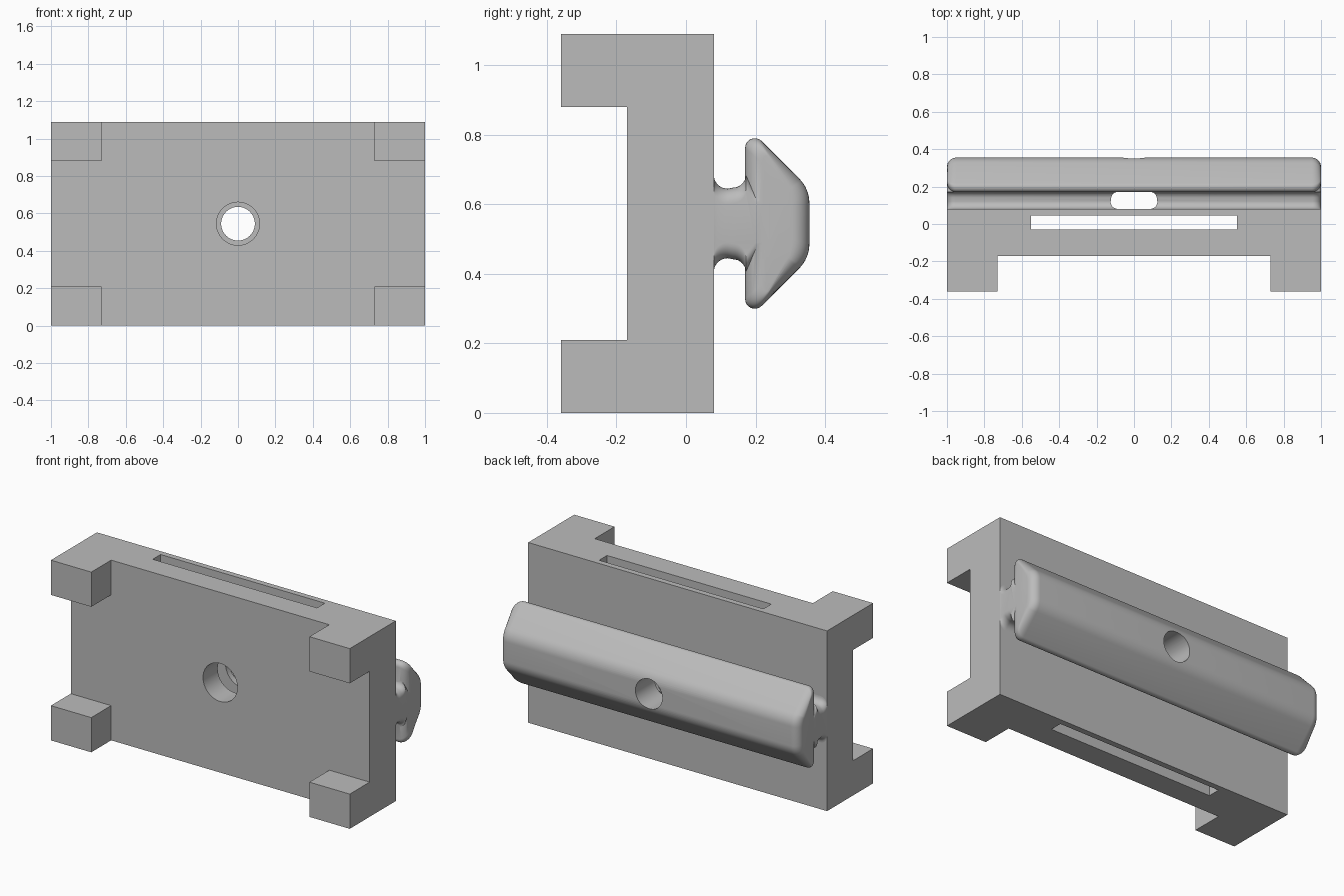
import bpy, bmesh, math
from mathutils import Matrix, Vector

if "Cube" in bpy.data.objects:
    bpy.data.objects.remove(bpy.data.objects["Cube"], do_unlink=True)

MID = 0.545      # height of the bore and rail axis
HEIGHT = 1.09

grey = bpy.data.materials.new("plain_grey")
grey.use_nodes = True
grey.diffuse_color = (0.5, 0.5, 0.5, 1)
grey.node_tree.nodes["Principled BSDF"].inputs["Base Color"].default_value = (0.5, 0.5, 0.5, 1)


def finish(bm, name):
    bmesh.ops.recalc_face_normals(bm, faces=bm.faces)
    mesh = bpy.data.meshes.new(name)
    bm.to_mesh(mesh)
    bm.free()
    mesh.materials.append(grey)
    obj = bpy.data.objects.new(name, mesh)
    bpy.context.collection.objects.link(obj)
    return obj


def box(name, low, high):
    low, high = Vector(low), Vector(high)
    bm = bmesh.new()
    bmesh.ops.create_cube(bm, size=1)
    bmesh.ops.scale(bm, vec=high - low, verts=bm.verts)
    bmesh.ops.translate(bm, vec=(low + high) / 2, verts=bm.verts)
    return finish(bm, name)


def bore(name, radius, y0, y1):
    bm = bmesh.new()
    bmesh.ops.create_cone(bm, cap_ends=True, segments=64, radius1=radius,
                          radius2=radius, depth=y1 - y0)
    turn = Matrix.Rotation(math.pi / 2, 4, "X")
    bmesh.ops.transform(bm, matrix=Matrix.Translation((0, (y0 + y1) / 2, MID)) @ turn,
                        verts=bm.verts)
    return finish(bm, name)


def loft(name, rings):
    bm = bmesh.new()
    loops = [[bm.verts.new(p) for p in ring] for ring in rings]
    for a, b in zip(loops, loops[1:]):
        for i in range(len(a)):
            j = (i + 1) % len(a)
            bm.faces.new((a[i], a[j], b[j], b[i]))
    bm.faces.new(loops[0])
    bm.faces.new(loops[-1])
    return finish(bm, name)


def combine(target, tool, operation):
    """Apply a boolean and remove the tool."""
    mod = target.modifiers.new(operation.lower(), "BOOLEAN")
    mod.object, mod.operation, mod.solver = tool, operation, "EXACT"
    bpy.context.view_layer.update()
    deps = bpy.context.evaluated_depsgraph_get()
    mesh = bpy.data.meshes.new_from_object(target.evaluated_get(deps))
    target.modifiers.clear()
    target.data = mesh
    bpy.data.objects.remove(tool, do_unlink=True)


def end_steps(radius, steps=8):
    """Pairs of x position and inset that round both ends along x."""
    half = [(1 - radius + radius * math.sin(a), radius * (1 - math.cos(a)))
            for a in (math.pi / 2 * i / steps for i in range(steps + 1))]
    return [(-x, d) for x, d in reversed(half)] + half


def arc(cy, cz, radius, start, end, steps=8):
    return [(cy + radius * math.cos(math.radians(start + (end - start) * i / steps)),
             cz + radius * math.sin(math.radians(start + (end - start) * i / steps)))
            for i in range(steps + 1)]


def mirrored(half):
    return half + [(y, -z) for y, z in reversed(half)]


# Plate with four corner feet, a long slot and a bore
plate = box("mounting_plate", (-1, -0.17, 0), (1, 0.08, HEIGHT))
for x0 in (-1, 0.73):
    for z0 in (0, 0.88):
        foot = box("foot", (x0, -0.36, z0), (x0 + 0.27, -0.1, z0 + 0.21))
        combine(plate, foot, "UNION")
combine(plate, box("slot_cutter", (-0.55, -0.03, -0.1), (0.55, 0.045, HEIGHT + 0.1)), "DIFFERENCE")
combine(plate, bore("plate_bore", 0.115, -0.5, 0.5), "DIFFERENCE")

# Rail head: rounded trapezoid with soft ends
head_half = arc(0.255, 0.0586, 0.1, 0, 45) + arc(0.198, 0.2174, 0.028, 45, 180)
outline = mirrored(head_half)
centre, half_y, half_z = 0.2625, 0.0925, 0.245
head_rings = [[(x, centre + (y - centre) * (1 - d / half_y), MID + z * (1 - d / half_z))
               for y, z in outline] for x, d in end_steps(0.05)]
rail = loft("rail", head_rings)

# Neck with hollow fillets towards the plate and the head
neck_half = (arc(0.12, 0.14, 0.04, 180, 270) + arc(0.135, 0.14, 0.037, 270, 360)
             + [(0.18, 0.13), (0.2, 0.1), (0.24, 0.1)])
neck_rings = [[(x, y, MID + math.copysign(abs(z) - d, z)) for y, z in mirrored(neck_half)]
              for x, d in end_steps(0.045)]
combine(rail, loft("neck", neck_rings), "UNION")

# Wide pocket through the neck and a narrower hole through the head
combine(rail, bore("neck_pocket", 0.16, 0.0, 0.172), "DIFFERENCE")
combine(rail, bore("head_bore", 0.09, 0.1, 0.5), "DIFFERENCE")

# Smooth the rounded surfaces, keep corners sharp
bpy.ops.object.select_all(action="DESELECT")
for obj in (plate, rail):
    obj.select_set(True)
bpy.context.view_layer.objects.active = rail
bpy.ops.object.shade_smooth_by_angle(angle=math.radians(35))
